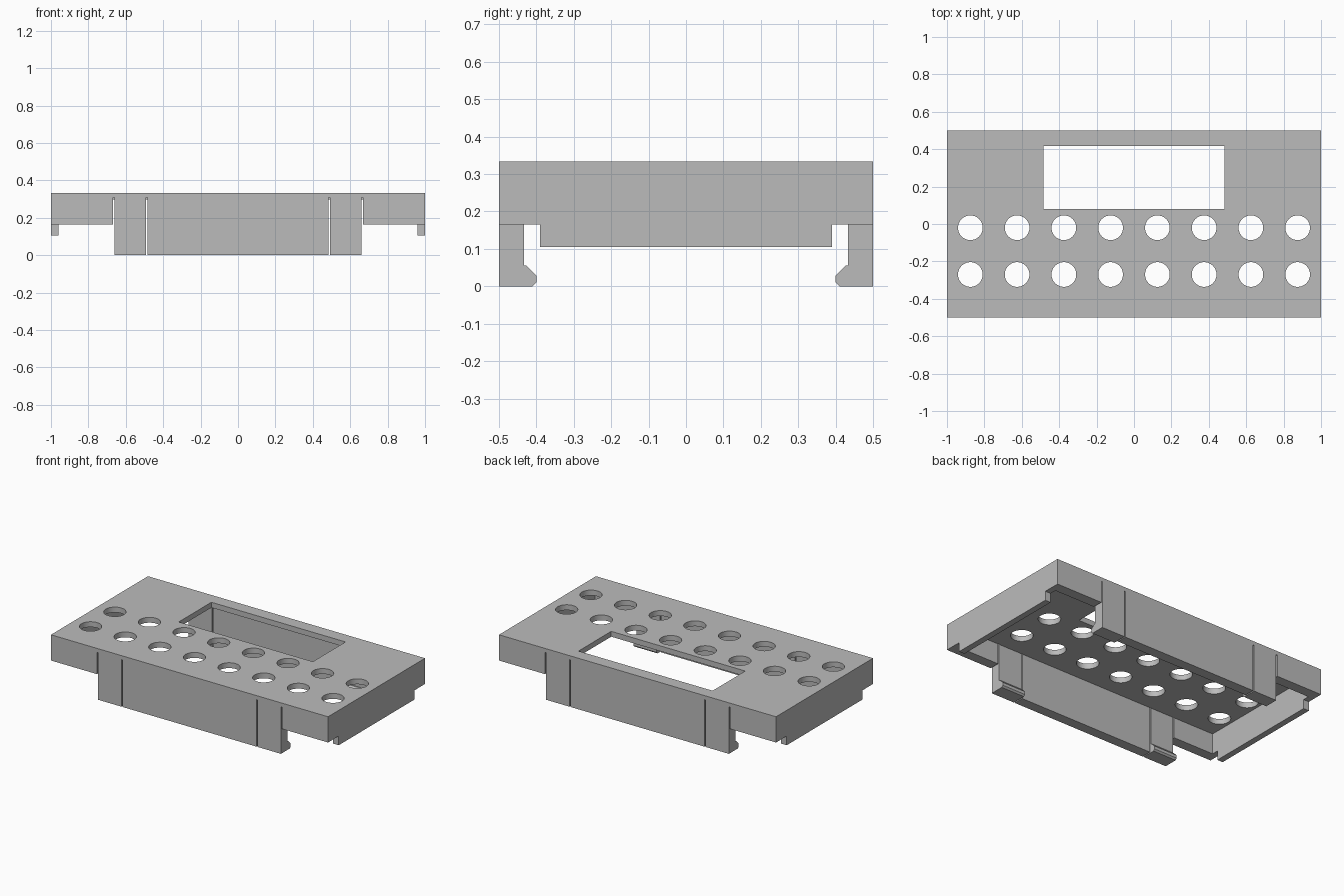
import bpy
import bmesh

cube = bpy.data.objects.get("Cube")
if cube:
    bpy.data.objects.remove(cube, do_unlink=True)

TOP, UNDER, RIM = 0.333, 0.298, 0.165   # plate top, plate underside, wall bottom
INNER_Y, INNER_X = 0.433, 0.96          # inner faces of the walls
SKIRT = 0.66                            # half width of the long skirts
SLIT = 0.008

grey = bpy.data.materials.new("plain grey")
grey.use_nodes = True
grey.diffuse_color = (0.5, 0.5, 0.5, 1)
bsdf = next(n for n in grey.node_tree.nodes if n.type == 'BSDF_PRINCIPLED')
bsdf.inputs["Base Color"].default_value = (0.5, 0.5, 0.5, 1)


def link(name, bm):
    bmesh.ops.recalc_face_normals(bm, faces=bm.faces)
    mesh = bpy.data.meshes.new(name)
    bm.to_mesh(mesh)
    bm.free()
    mesh.materials.append(grey)
    ob = bpy.data.objects.new(name, mesh)
    bpy.context.scene.collection.objects.link(ob)
    return ob


def box(name, x0, x1, y0, y1, z0, z1):
    bm = bmesh.new()
    bmesh.ops.create_cube(bm, size=1)
    for v in bm.verts:
        v.co = (x1 if v.co.x > 0 else x0,
                y1 if v.co.y > 0 else y0,
                z1 if v.co.z > 0 else z0)
    return link(name, bm)


def prism(name, profile, x0, x1):
    """Extrude a (y, z) profile along x."""
    bm = bmesh.new()
    face = bm.faces.new([bm.verts.new((x0, y, z)) for y, z in profile])
    out = bmesh.ops.extrude_face_region(bm, geom=[face])
    for v in out["geom"]:
        if isinstance(v, bmesh.types.BMVert):
            v.co.x = x1
    return link(name, bm)


def cylinder(name, x, y, radius):
    bm = bmesh.new()
    bmesh.ops.create_cone(bm, cap_ends=True, segments=48, radius1=radius,
                          radius2=radius, depth=0.3)
    bmesh.ops.translate(bm, verts=bm.verts, vec=(x, y, TOP))
    return link(name, bm)


def span(sign, a, b):
    return sorted((sign * a, sign * b))


cuts, adds = [], []
body = box("cover", -1, 1, -0.5, 0.5, 0, TOP)

# Hollow underside and the rectangular window
cuts.append(box("cavity", -INNER_X, INNER_X, -INNER_Y, INNER_Y, -0.1, UNDER))
cuts.append(box("window", -0.484, 0.484, 0.08, 0.417, 0.2, 0.5))

for sx in (-1, 1):
    # Short end walls with a lower tab between the corners
    ex = span(sx, SKIRT, 1.1)
    cuts.append(box("end_trim", *ex, -0.6, 0.6, -0.1, 0.105))
    for sy in (-1, 1):
        cuts.append(box("corner_notch", *ex, *span(sy, 0.39, 0.6), -0.1, RIM))
        # Slits that free the clips from the skirt
        for x in (0.484, SKIRT):
            cuts.append(box("slit", *span(sx, x, x + SLIT),
                            *span(sy, 0.43, 0.6), -0.1, 0.307))
        # Snap hook at the foot of each clip
        profile = [(0.46, 0), (0.41, 0), (0.4, 0.01), (0.4, 0.029),
                   (0.426, 0.055), (0.46, 0.055)]
        adds.append(prism("hook", [(sy * y, z) for y, z in profile],
                          *span(sx, 0.484 + SLIT, SKIRT)))

# Two rows of round holes
for i in range(8):
    for y in (-0.02, -0.27):
        cuts.append(cylinder("hole", -0.875 + i * 0.25, y, 0.066))

# Combine everything into one clean part
for op, parts in (('DIFFERENCE', cuts), ('UNION', adds)):
    for part in parts:
        mod = body.modifiers.new(part.name, 'BOOLEAN')
        mod.operation, mod.object, mod.solver = op, part, 'EXACT'
bpy.context.view_layer.update()
result = bpy.data.meshes.new_from_object(
    body.evaluated_get(bpy.context.evaluated_depsgraph_get()))
body.modifiers.clear()
body.data = result
for part in cuts + adds:
    bpy.data.objects.remove(part, do_unlink=True)

# One material, flat faces with softly shaded hole walls
result.materials.clear()
result.materials.append(grey)
for poly in result.polygons:
    poly.material_index = 0
bpy.context.view_layer.objects.active = body
body.select_set(True)
bpy.ops.object.shade_smooth_by_angle(angle=0.5)
